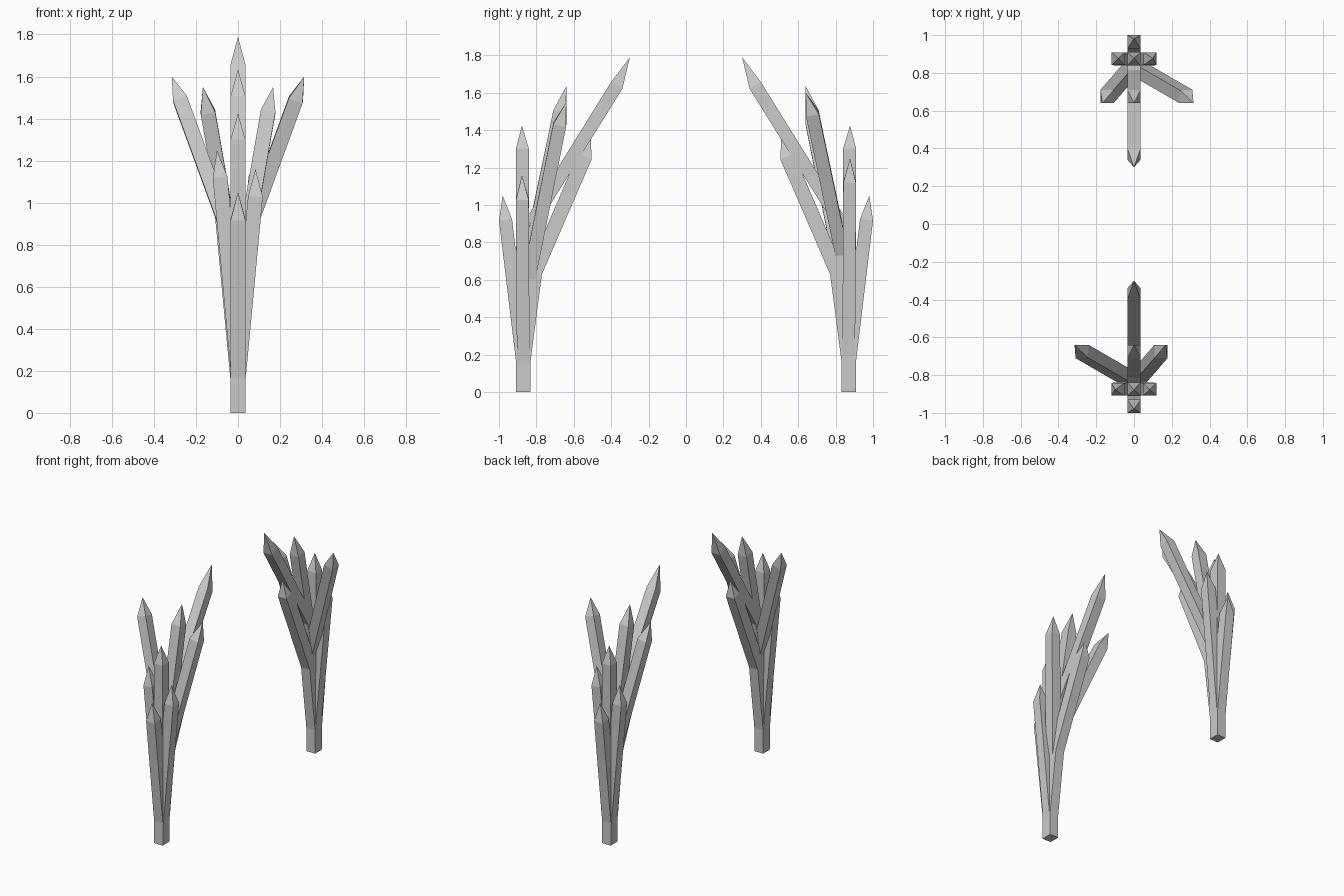
import bpy, bmesh
from mathutils import Vector, Matrix

if "Cube" in bpy.data.objects:
    bpy.data.objects.remove(bpy.data.objects["Cube"])

UP = Vector((0, 0, 1))
CENTRE_Y = -0.87


def shoot(name, points, tip, hx=0.035, hy=0.035):
    """Square shaft swept along points, closed by a pyramid at tip."""
    pts = [Vector(p) for p in points]
    tip = Vector(tip)
    bm = bmesh.new()
    rings = []
    for i, p in enumerate(pts):
        # direction averaged at the bends, level cut on the ground
        before = (p - pts[i - 1]).normalized() if i else None
        after = (pts[i + 1] - p).normalized() if i + 1 < len(pts) else None
        d = (before or after) + (after or before)
        if p.z == 0:
            d = UP
        turn = UP.rotation_difference(d.normalized())
        rings.append([bm.verts.new(p + turn @ Vector((sx * hx, sy * hy, 0)))
                      for sx, sy in ((-1, -1), (1, -1), (1, 1), (-1, 1))])
    bm.faces.new(rings[0][::-1])
    for a, b in zip(rings, rings[1:]):
        for k in range(4):
            n = (k + 1) % 4
            bm.faces.new((a[k], a[n], b[n], b[k]))
    apex = bm.verts.new(tip)
    for k in range(4):
        bm.faces.new((rings[-1][k], rings[-1][(k + 1) % 4], apex))
    bmesh.ops.recalc_face_normals(bm, faces=bm.faces)
    mesh = bpy.data.meshes.new(name)
    bm.to_mesh(mesh)
    bm.free()
    obj = bpy.data.objects.new(name, mesh)
    bpy.context.collection.objects.link(obj)
    return obj


cluster = [
    # bent main stem, from the ground to the low inner tip
    shoot("main_stem", [(0, -0.87, 0), (0, -0.87, 0.17), (0, -0.808, 0.64),
                        (0, -0.54, 1.26)], (0, -0.51, 1.37), hy=0.039),
    # longest shoot, leaning inward
    shoot("long_inner_shoot", [(0, -0.83, 0.90), (0, -0.37, 1.64)],
          (0, -0.30, 1.79)),
    # fan of three upper shoots
    shoot("upper_middle_shoot", [(0, -0.85, 0.65), (0, -0.675, 1.50)],
          (0, -0.64, 1.635)),
    shoot("upper_left_shoot", [(0.01, -0.84, 0.71), (-0.275, -0.675, 1.49)],
          (-0.315, -0.64, 1.60)),
    shoot("upper_right_shoot", [(0, -0.84, 0.61), (0.143, -0.675, 1.43)],
          (0.167, -0.64, 1.55)),
    # upright shoot and its two side shoots
    shoot("upright_shoot", [(0, -0.875, 0.26), (0, -0.875, 1.30)],
          (0, -0.877, 1.425)),
    shoot("side_left_shoot", [(0, CENTRE_Y, 0.2), (-0.085, -0.875, 1.12)],
          (-0.10, -0.877, 1.25), hy=0.034),
    shoot("side_right_shoot", [(0, CENTRE_Y, 0.15), (0.083, -0.875, 1.03)],
          (0.083, -0.877, 1.16), hy=0.034),
    # short shoot leaning outward
    shoot("short_outer_shoot", [(0, -0.872, 0.15), (0, -0.965, 0.92)],
          (0, -0.98, 1.05)),
]

# Second cluster: the first turned half a circle about the centre
half_turn = Matrix.Rotation(3.14159265, 4, 'Z')
for part in cluster:
    twin = part.copy()
    twin.data = part.data.copy()
    twin.data.transform(half_turn)
    twin.name = "back_" + part.name
    part.name = "front_" + part.name
    bpy.context.collection.objects.link(twin)
